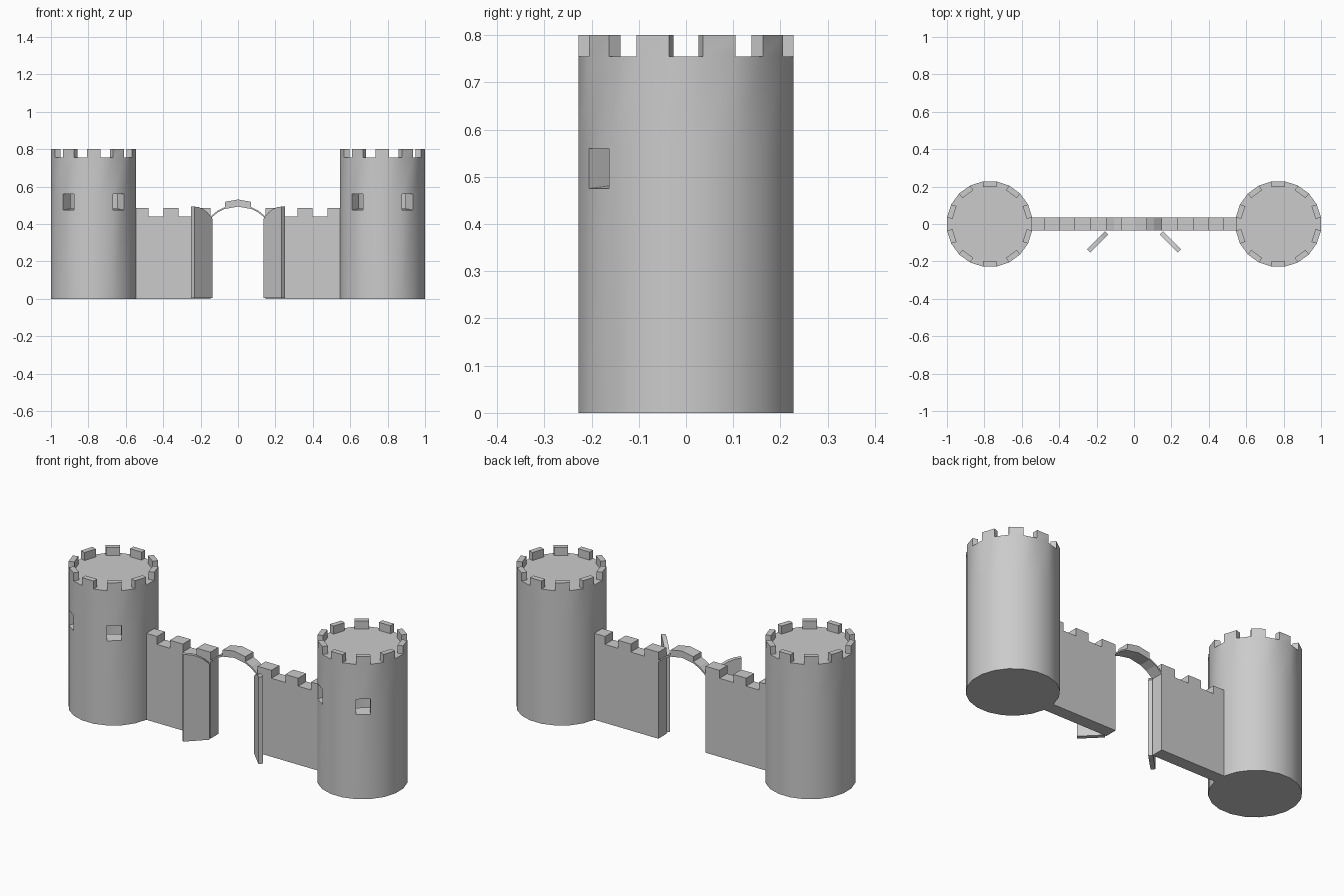
import bpy, bmesh
from math import sin, cos, radians, pi, sqrt
from mathutils import Vector, Matrix

if "Cube" in bpy.data.objects:
    bpy.data.objects.remove(bpy.data.objects["Cube"])

TX, SIDES, R = 0.772, 20, 0.2305
DECK, TOP = 0.755, 0.80
WALL_Y = 0.035


def finish(bm, name):
    bmesh.ops.recalc_face_normals(bm, faces=bm.faces)
    me = bpy.data.meshes.new(name)
    bm.to_mesh(me)
    bm.free()
    ob = bpy.data.objects.new(name, me)
    bpy.context.collection.objects.link(ob)
    return ob


def extrude_profile(name, pts, thick, matrix=Matrix()):
    """Outline in x/z, extruded symmetrically along y, then transformed."""
    bm = bmesh.new()
    rows = [[bm.verts.new(matrix @ Vector((x, y, z))) for x, z in pts]
            for y in (-thick / 2, thick / 2)]
    for row in rows:
        bm.faces.new(row)
    n = len(pts)
    for i in range(n):
        j = (i + 1) % n
        bm.faces.new((rows[0][i], rows[0][j], rows[1][j], rows[1][i]))
    return finish(bm, name)


def tower(name, cx):
    bm = bmesh.new()

    def ring(r, z):
        return [bm.verts.new((cx + r * cos(radians(18 * k - 9)),
                              r * sin(radians(18 * k - 9)), z)) for k in range(SIDES)]
    rings = [ring(R, z) for z in (0, 0.475, 0.56, DECK)]
    bm.faces.new(rings[0])
    deck = []
    for k in range(SIDES):
        j = (k + 1) % SIDES
        mid = radians(18 * k)
        for lo, hi in zip(rings, rings[1:]):
            quad = [lo[k], lo[j], hi[j], hi[k]]
            if lo is rings[1] and k in (13, 17):
                # window: open tunnel with a slightly rising sill
                d = Vector((-cos(mid), -sin(mid), 0)) * 0.065
                inner = [bm.verts.new(v.co + d + Vector((0, 0, 0.007 if i < 2 else 0)))
                         for i, v in enumerate(quad)]
                for a in range(4):
                    b = (a + 1) % 4
                    bm.faces.new((quad[a], quad[b], inner[b], inner[a]))
            else:
                bm.faces.new(quad)
        # battlement on every second side
        if k % 2:
            a, b = rings[3][k], rings[3][j]
            d = Vector((-cos(mid), -sin(mid), 0)) * 0.03
            c, e = bm.verts.new(b.co + d), bm.verts.new(a.co + d)
            base = [a, b, c, e]
            up = [bm.verts.new((v.co.x, v.co.y, TOP)) for v in base]
            for p in range(4):
                q = (p + 1) % 4
                bm.faces.new((base[p], base[q], up[q], up[p]))
            bm.faces.new(up)
            deck += [a, e, c, b]
    bm.faces.new(deck)
    ob = finish(bm, name)
    bpy.context.view_layer.objects.active = ob
    ob.select_set(True)
    bpy.ops.object.shade_smooth_by_angle(angle=radians(30))
    ob.select_set(False)


# gate arch curve: circular segment through the springing points and the crown
HALF, SPRING, CROWN = 0.147, 0.43, 0.493
RISE = CROWN - SPRING
RAD = (HALF ** 2 + RISE ** 2) / (2 * RISE)


def arch_z(x):
    return CROWN - RAD + sqrt(RAD ** 2 - x * x)


for side, s in (("left", -1), ("right", 1)):
    tower(side + "_tower", s * TX)

    # curtain wall with stepped battlements
    hi, lo = 0.485, 0.44
    prof = [(HALF, 0), (HALF, hi), (0.232, hi), (0.232, lo), (0.318, lo), (0.318, hi),
            (0.398, hi), (0.398, lo), (0.478, lo), (0.478, hi), (0.56, hi), (0.56, 0)]
    extrude_profile(side + "_wall", [(s * x, z) for x, z in prof], 2 * WALL_Y)

    # open gate leaf, its top following half of the arch
    L = 0.136
    leaf = [(0, 0.005)] + [(L * t / 4, arch_z(HALF * (1 - t / 4))) for t in range(5)] + [(L, 0.005)]
    m = (Matrix.Diagonal((s, 1, 1, 1)) @ Matrix.Translation((0.146, -0.048, 0))
         @ Matrix.Rotation(-pi / 4, 4, 'Z'))
    extrude_profile(side + "_gate_leaf", leaf, 0.024, m)

# thin arch over the gate with one raised block in the middle
xs = [HALF * t for t in (-1, -0.73, -0.48, 0, 0.48, 0.73, 1)]
lower = [(x, arch_z(x)) for x in xs]
upper = [(x, z + 0.01) for x, z in lower]
block = upper[:3] + [(x, z + 0.038) for x, z in lower[2:5]] + upper[4:]
extrude_profile("gate_arch", lower + block[::-1], 2 * WALL_Y)
